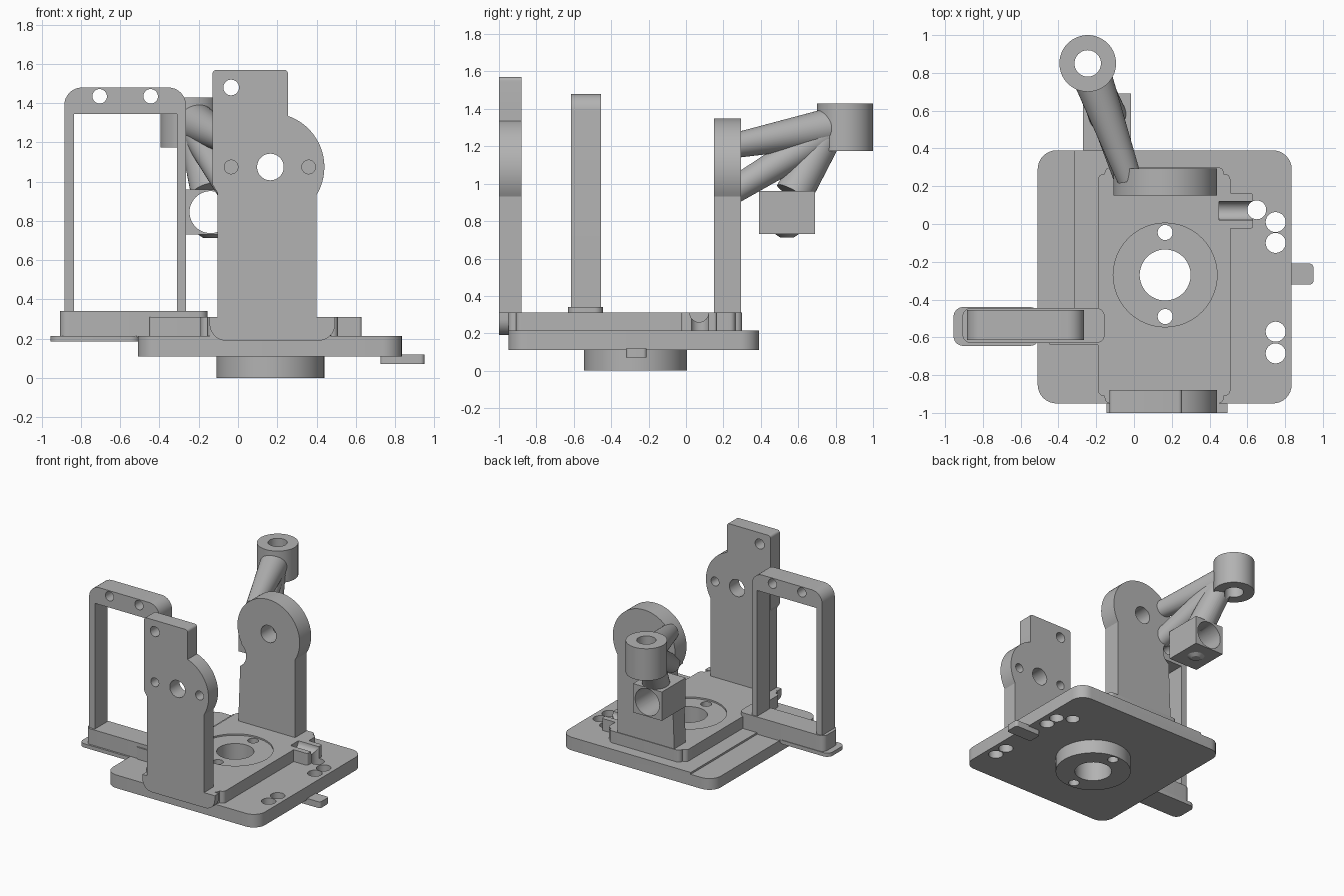
import bpy, bmesh
from math import sin, cos, pi, atan2, sqrt
from mathutils import Vector

if "Cube" in bpy.data.objects:
    bpy.data.objects.remove(bpy.data.objects["Cube"])

grey = bpy.data.materials.new("plain grey")
grey.use_nodes = True
colour = (0.45, 0.45, 0.45, 1)
grey.diffuse_color = colour
grey.node_tree.nodes["Principled BSDF"].inputs["Base Color"].default_value = colour


def prism(name, outline, axis, lo, hi):
    """Extrude a 2D outline along z (x, y points) or y (x, z points) or x (y, z points)."""
    place = {"z": lambda u, v, w: (u, v, w),
             "y": lambda u, v, w: (u, w, v),
             "x": lambda u, v, w: (w, u, v)}[axis]
    bm = bmesh.new()
    face = bm.faces.new([bm.verts.new(place(u, v, lo)) for u, v in outline])
    out = bmesh.ops.extrude_face_region(bm, geom=[face])
    shift = Vector(place(0, 0, hi - lo))
    bmesh.ops.translate(bm, vec=shift, verts=[g for g in out["geom"] if isinstance(g, bmesh.types.BMVert)])
    bmesh.ops.recalc_face_normals(bm, faces=bm.faces)
    return finish(name, bm)


def finish(name, bm):
    mesh = bpy.data.meshes.new(name)
    bm.to_mesh(mesh)
    bm.free()
    mesh.materials.append(grey)
    ob = bpy.data.objects.new(name, mesh)
    bpy.context.collection.objects.link(ob)
    return ob


def arc(cx, cy, r, a0, a1, n):
    return [(cx + r * cos(a0 + (a1 - a0) * i / n), cy + r * sin(a0 + (a1 - a0) * i / n)) for i in range(n + 1)]


def circle(cx, cy, r, n=48):
    return arc(cx, cy, r, 0, 2 * pi, n)[:-1]


def rect(x0, x1, y0, y1, radii=0.0):
    """Rectangle; radii is one number or four (bottom left, bottom right, top right, top left)."""
    if not isinstance(radii, tuple):
        radii = (radii,) * 4
    pts = []
    corners = ((x0, y0, 1, 1), (x1, y0, -1, 1), (x1, y1, -1, -1), (x0, y1, 1, -1))
    for i, ((x, y, sx, sy), r) in enumerate(zip(corners, radii)):
        a = pi + i * pi / 2
        pts += arc(x + sx * r, y + sy * r, r, a, a + pi / 2, 8) if r else [(x, y)]
    return pts


def boolean(ob, other, op):
    mod = ob.modifiers.new(op, "BOOLEAN")
    mod.operation = op
    mod.solver = "EXACT"
    mod.object = other
    bpy.context.view_layer.objects.active = ob
    bpy.ops.object.modifier_apply(modifier=mod.name)
    bpy.data.objects.remove(other)


def cut(ob, outline, axis, lo, hi):
    boolean(ob, prism("cutter", outline, axis, lo, hi), "DIFFERENCE")


def tube(name, a, b, r0, r1):
    a, b = Vector(a), Vector(b)
    bm = bmesh.new()
    bmesh.ops.create_cone(bm, cap_ends=True, segments=40, radius1=r0, radius2=r1, depth=(b - a).length)
    bm.transform((b - a).to_track_quat("Z", "Y").to_matrix().to_4x4())
    bmesh.ops.translate(bm, vec=(a + b) / 2, verts=bm.verts)
    return finish(name, bm)


CX, CY, PIVOT = 0.165, -0.27, 1.075   # hub axis and pivot height
R = 0.275

# Base plate, raised platform, hub and side clip
base = prism("base_plate", rect(-0.51, 0.835, -0.95, 0.39, 0.1), "z", 0.11, 0.215)
cut(base, rect(-0.6, -0.315, -0.45, 0.5), "z", 0.2, 0.3)
for x, y, r in ((0.75, 0.01, 0.053), (0.75, -0.1, 0.053), (0.75, -0.57, 0.053), (0.75, -0.685, 0.053), (0.65, 0.075, 0.05)):
    cut(base, circle(x, y, r, 32), "z", 0, 1)

platform = prism("platform", rect(-0.19, 0.51, -0.91, 0.265, 0.03), "z", 0.2, 0.31)
for part in (rect(-0.155, 0.475, -0.95, 0.3, 0.03), rect(0.45, 0.63, -0.025, 0.165, 0.015)):
    boolean(platform, prism("extension", part, "z", 0.2, 0.31), "UNION")
cut(platform, circle(0.07, 0.31, 0.05, 32), "x", 0.45, 0.7)
cut(platform, circle(0.65, 0.075, 0.05, 32), "z", 0, 1)
cut(platform, circle(CX, CY, R), "z", 0.298, 0.4)

hub = prism("hub", circle(CX, CY, R, 64), "z", 0, 0.12)
for ob in (base, platform, hub):
    cut(ob, circle(CX, CY, 0.135), "z", -1, 1)
    for y in (-0.045, -0.49):
        cut(ob, circle(CX, y, 0.04, 24), "z", -1, 1)

prism("side_tab", rect(0.725, 0.95, -0.32, -0.21, 0.02), "z", 0.07, 0.12)

# Front upright: straight leg, round shoulder and tall tab
half = 0.235
drop = sqrt(R * R - half * half)
rise = sqrt(R * R - 0.09 * 0.09)
front = [(-0.105, 0.25), (CX + half, 0.25)]
front += arc(CX, PIVOT, R, atan2(-drop, half), atan2(rise, 0.09), 28)
front += arc(0.235, 1.55, 0.02, 0, pi / 2, 5) + arc(-0.11, 1.55, 0.02, pi / 2, pi, 5)
front += [(-0.13, 0.985), (-0.105, 0.945)]
upright = prism("front_upright", front, "y", -1, -0.88)
for x, z, r in ((CX, PIVOT, 0.068), (-0.035, PIVOT, 0.035), (0.36, PIVOT, 0.035), (-0.035, 1.48, 0.04)):
    cut(upright, circle(x, z, r, 32), "y", -2, 0)
prism("front_foot", rect(-0.145, 0.495, 0.19, 0.31, (0.085, 0.085, 0, 0)), "y", -1, -0.95)

# Rear upright with clearance notch for the clamp
rear = [(-0.105, 0.25), (CX + half, 0.25)]
rear += arc(CX, PIVOT, R, atan2(-drop, half), pi + atan2(drop, 0.27), 48)
rear_up = prism("rear_upright", rear, "y", 0.15, 0.295)
cut(rear_up, circle(CX, PIVOT, 0.068, 32), "y", 0, 1)
cut(rear_up, circle(-0.14, 0.845, 0.107), "y", 0, 1)

# Side frame on its mounting bar
prism("frame_pad", rect(-0.955, -0.5, -0.645, -0.44, 0.05), "z", 0.185, 0.215)
prism("frame_mount", rect(-0.45, -0.15, -0.64, -0.45, 0.01), "z", 0.2, 0.31)
prism("frame_bar", rect(-0.908, -0.155, -0.63, -0.445, 0.045), "z", 0.21, 0.34)
frame = prism("side_frame", rect(-0.885, -0.265, 0.3, 1.48, (0, 0, 0.09, 0.09)), "y", -0.615, -0.455)
cut(frame, rect(-0.835, -0.31, 0.2, 1.345), "y", -1, 0)
for x in (-0.705, -0.445):
    cut(frame, circle(x, 1.435, 0.037, 32), "y", -1, 0)

# Rear arm: ring, clamp block and three braces
ring = prism("arm_ring", circle(-0.245, 0.85, 0.15, 64), "z", 1.175, 1.43)
block = prism("clamp_block", rect(-0.27, -0.015, 0.39, 0.69), "z", 0.73, 0.96)
dome = tube("clamp_dome", (-0.14, 0.54, 0.712), (-0.14, 0.54, 0.735), 0.035, 0.07)
braces = [tube("upper_brace", (-0.025, 0.24, 1.2), (-0.225, 0.79, 1.305), 0.065, 0.105),
          tube("lower_brace", (-0.04, 0.25, 0.96), (-0.21, 0.76, 1.27), 0.07, 0.09),
          tube("clamp_brace", (-0.14, 0.575, 0.945), (-0.22, 0.77, 1.3), 0.1, 0.09)]
for ob in [ring] + braces:
    cut(ob, circle(-0.245, 0.85, 0.07, 40), "z", 0, 2)
for ob in [block, braces[2]]:
    cut(ob, circle(-0.14, 0.845, 0.107), "y", 0.3, 1)

# Smooth the round faces, keep the edges crisp
for ob in bpy.context.scene.objects:
    ob.select_set(ob.type == "MESH")
bpy.ops.object.shade_smooth_by_angle(angle=0.5)
